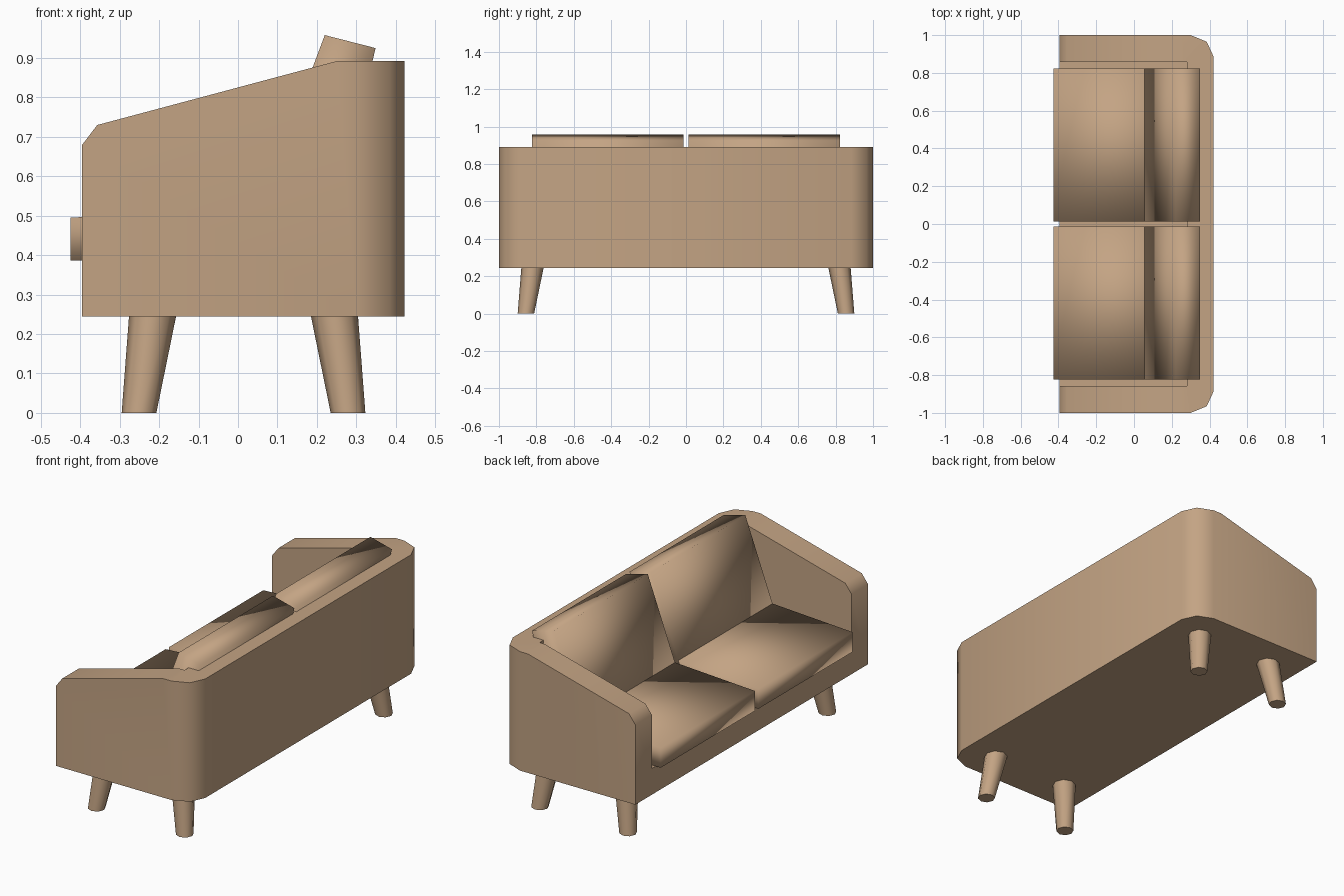
import bpy
import bmesh
import math
from mathutils import Vector

cube = bpy.data.objects.get("Cube")
if cube:
    bpy.data.objects.remove(cube, do_unlink=True)

tan = bpy.data.materials.new("tan_fabric")
tan.use_nodes = True
tan.diffuse_color = (0.55, 0.37, 0.23, 1)
tan.node_tree.nodes["Principled BSDF"].inputs["Base Color"].default_value = tan.diffuse_color


def add_object(name, bm):
    bmesh.ops.recalc_face_normals(bm, faces=bm.faces)
    mesh = bpy.data.meshes.new(name)
    bm.to_mesh(mesh)
    bm.free()
    mesh.materials.append(tan)
    obj = bpy.data.objects.new(name, mesh)
    bpy.context.collection.objects.link(obj)
    return obj


def prism(points, offset):
    """Extrude a closed outline of 3D points along an offset."""
    bm = bmesh.new()
    face = bm.faces.new([bm.verts.new(p) for p in points])
    new = bmesh.ops.extrude_face_region(bm, geom=[face])["geom"]
    bmesh.ops.translate(bm, vec=offset, verts=[v for v in new if isinstance(v, bmesh.types.BMVert)])
    return bm


def smooth(obj, angle):
    bpy.ops.object.select_all(action="DESELECT")
    obj.select_set(True)
    bpy.context.view_layer.objects.active = obj
    bpy.ops.object.shade_smooth_by_angle(angle=math.radians(angle))


# Shell: rounded back corners, sloping arms with a clipped front edge
FRONT, BOTTOM, TOP = -0.395, 0.245, 0.892
half = [(FRONT, 1.0), (0.30, 1.0), (0.385, 0.965), (0.422, 0.885)]
outline = half + [(x, -y) for x, y in reversed(half)]
bm = prism([(x, y, BOTTOM) for x, y in outline], (0, 0, TOP - BOTTOM))
arm_line = [(0.25, TOP), (-0.357, 0.73), (FRONT, 0.68)]
for (x1, z1), (x2, z2) in zip(arm_line, arm_line[1:]):
    cut = bmesh.ops.bisect_plane(
        bm, geom=bm.verts[:] + bm.edges[:] + bm.faces[:],
        plane_co=(x1, 0, z1), plane_no=Vector((z2 - z1, 0, x1 - x2)), clear_outer=True)
    bmesh.ops.holes_fill(bm, edges=[e for e in bm.edges if e.is_boundary])
shell = add_object("sofa_shell", bm)

# Seat recess between the arms
recess = [(-0.6, -0.858, 0.387), (0.28, -0.858, 0.387), (0.28, -0.858, 1.2), (-0.6, -0.858, 1.2)]
cutter = add_object("recess_cutter", prism(recess, (0, 1.716, 0)))
cutter.hide_render = True
mod = shell.modifiers.new("recess", "BOOLEAN")
mod.operation = "DIFFERENCE"
mod.solver = "EXACT"
mod.object = cutter
bpy.context.view_layer.objects.active = shell
bpy.ops.object.modifier_apply(modifier=mod.name)
bpy.data.objects.remove(cutter, do_unlink=True)
smooth(shell, 55)

# Seat and back cushions, one pair per side
seat_profile = [(-0.425, 0.387), (0.27, 0.387), (0.27, 0.533), (-0.425, 0.495)]
back_profile = [(0.05, 0.505), (0.235, 0.46), (0.349, 0.925), (0.22, 0.958)]
for side, start in (("left", 0.014), ("right", -0.824)):
    for part, profile in (("seat", seat_profile), ("back", back_profile)):
        points = [(x, start, z) for x, z in profile]
        cushion = add_object(f"{side}_{part}_cushion", prism(points, (0, 0.81, 0)))
        smooth(cushion, 180)

# Splayed tapered legs
for end, top_x, foot_x in (("front", -0.216, -0.251), ("rear", 0.244, 0.279)):
    for side, s in (("left", 1), ("right", -1)):
        bm = bmesh.new()
        rings = []
        for x, y, z, r in ((foot_x, 0.856, 0, 0.044), (top_x, 0.82, 0.25, 0.06)):
            rings.append([bm.verts.new((x + r * math.cos(i * math.tau / 8),
                                        s * y + r * math.sin(i * math.tau / 8), z))
                          for i in range(8)])
            bm.faces.new(rings[-1])
        for i in range(8):
            j = (i + 1) % 8
            bm.faces.new((rings[0][i], rings[0][j], rings[1][j], rings[1][i]))
        smooth(add_object(f"{end}_{side}_leg", bm), 50)
